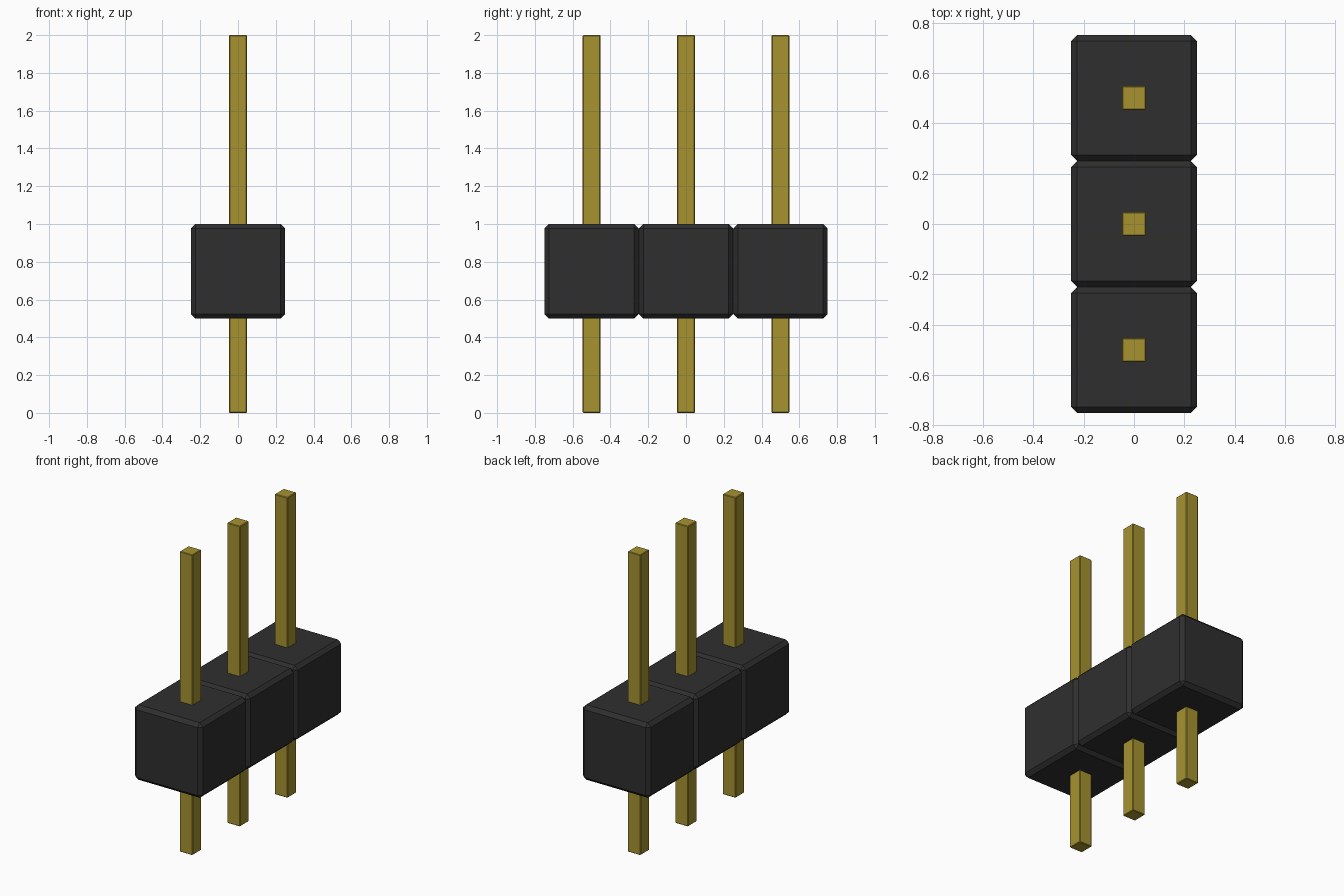
import bpy

if "Cube" in bpy.data.objects:
    bpy.data.objects.remove(bpy.data.objects["Cube"])


def material(name, color):
    mat = bpy.data.materials.new(name)
    mat.diffuse_color = color
    mat.use_nodes = True
    mat.node_tree.nodes["Principled BSDF"].inputs["Base Color"].default_value = mat.diffuse_color
    return mat


def chamfered_box(name, size, location, chamfer, mat):
    bpy.ops.mesh.primitive_cube_add(size=1, location=location)
    obj = bpy.context.object
    obj.name = name
    obj.scale = size
    bpy.ops.object.transform_apply(location=False, rotation=False, scale=True)
    bevel = obj.modifiers.new("chamfer", 'BEVEL')
    bevel.width = chamfer
    bevel.segments = 1
    obj.data.materials.append(mat)
    return obj


black = material("black_plastic", (0.028, 0.028, 0.028, 1))
gold = material("gold_metal", (0.38, 0.29, 0.03, 1))

# Three housing blocks in a row, each with one square pin through it
for i in range(3):
    y = (i - 1) * 0.5
    chamfered_box(f"housing_block_{i + 1}", (0.5, 0.5, 0.5), (0, y, 0.75), 0.024, black)
    chamfered_box(f"pin_{i + 1}", (0.094, 0.094, 2.0), (0, y, 1.0), 0.004, gold)
